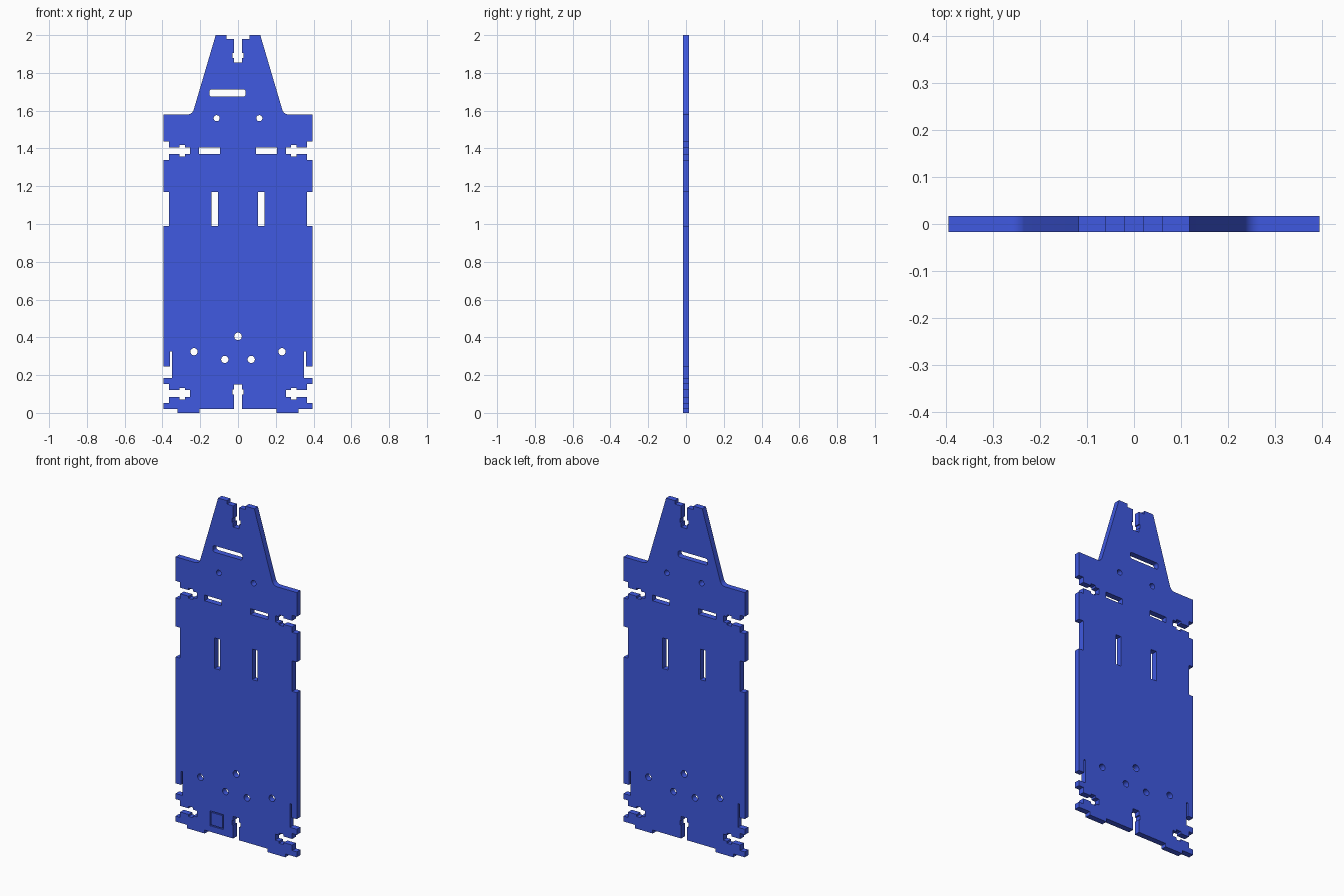
import bpy, bmesh, math

if "Cube" in bpy.data.objects:
    bpy.data.objects.remove(bpy.data.objects["Cube"], do_unlink=True)

HALF_DEPTH = 0.017
EDGE, INSET = 0.395, 0.365


def arc(cx, cz, r, start, end, n):
    steps = [math.radians(start + (end - start) * i / n) for i in range(n + 1)]
    return [(cx + r * math.cos(a), cz + r * math.sin(a)) for a in steps]


def circle(cx, cz, r):
    return arc(cx, cz, r, 0, 360, 32)[:-1]


def rounded_slot(x0, x1, z0, z1, r):
    return (arc(x1 - r, z1 - r, r, 0, 90, 6) + arc(x0 + r, z1 - r, r, 90, 180, 6)
            + arc(x0 + r, z0 + r, r, 180, 270, 6) + arc(x1 - r, z0 + r, r, 270, 360, 6))


def rect(x0, x1, z0, z1):
    return [(x0, z0), (x1, z0), (x1, z1), (x0, z1)]


def mirrored(loop):
    return [(-x, z) for x, z in loop]


def edge_slot(z):
    """Cross-shaped slot cut inwards from a shallow recess in the side edge."""
    lower = [(EDGE, z - 0.05), (INSET, z - 0.05), (INSET, z - 0.018),
             (0.31, z - 0.018), (0.31, z - 0.03), (0.28, z - 0.03),
             (0.28, z - 0.018), (0.255, z - 0.018)]
    return lower + [(x, 2 * z - h) for x, h in reversed(lower)]


def centre_notch(tip, inner, outer, mouth):
    """Half of the keyed notch, from its closed tip to its mouth."""
    return [(0.02, tip), (0.02, inner), (0.028, inner),
            (0.028, outer), (0.02, outer), (0.02, mouth)]


# Half outline, running from the bottom notch up to the top notch
half = centre_notch(0.15, 0.125, 0.098, 0.02)
half += [(0.205, 0.02), (0.205, 0), (0.32, 0), (0.32, 0.02), (EDGE, 0.02)]
half += edge_slot(0.102)
half += [(EDGE, 0.185), (0.35, 0.185), (0.35, 0.325), (0.36, 0.325),
         (0.36, 0.245), (EDGE, 0.245)]
half += [(EDGE, 0.99), (INSET, 0.99), (INSET, 1.17), (EDGE, 1.17)]
half += edge_slot(1.388)
half += [(EDGE, 1.58)]
half += arc(0.268, 1.615, 0.035, 270, 196, 10)
half += [(0.118, 2), (0.06, 2), (0.06, 1.98)]
half += reversed(centre_notch(1.855, 1.88, 1.905, 1.98))
outline = half + mirrored(reversed(half))

# Through holes
holes = [rounded_slot(-0.152, 0.04, 1.675, 1.713, 0.012), circle(0, 0.405, 0.02)]
for hole in (circle(0.113, 1.56, 0.016), circle(0.233, 0.324, 0.019),
             circle(0.07, 0.283, 0.019), rect(0.095, 0.207, 1.371, 1.405),
             rect(0.105, 0.14, 0.99, 1.17)):
    holes += [hole, mirrored(hole)]


def make_plate(name, loops, half_depth):
    """Fill the loops, extrude them and stand the sheet upright."""
    curve = bpy.data.curves.new(name, "CURVE")
    curve.dimensions = "2D"
    curve.fill_mode = "BOTH"
    curve.extrude = half_depth
    for loop in loops:
        spline = curve.splines.new("POLY")
        spline.points.add(len(loop) - 1)
        for point, (x, z) in zip(spline.points, loop):
            point.co = (x, z, 0, 1)
        spline.use_cyclic_u = True
    obj = bpy.data.objects.new(name, curve)
    bpy.context.collection.objects.link(obj)
    obj.rotation_euler.x = math.pi / 2
    bpy.ops.object.select_all(action="DESELECT")
    obj.select_set(True)
    bpy.context.view_layer.objects.active = obj
    bpy.ops.object.convert(target="MESH")
    obj = bpy.context.object
    bpy.ops.object.transform_apply(location=False, rotation=True, scale=False)
    bm = bmesh.new()
    bm.from_mesh(obj.data)
    bmesh.ops.remove_doubles(bm, verts=bm.verts, dist=0.00005)
    bmesh.ops.recalc_face_normals(bm, faces=bm.faces)
    bm.to_mesh(obj.data)
    bm.free()
    return obj


# Shallow square groove on the front face
groove = make_plate("groove_cutter", [rect(-0.17, -0.082, 0.055, 0.143),
                                      rect(-0.163, -0.089, 0.062, 0.136)], 0.006)
groove.location.y = -HALF_DEPTH
groove.hide_render = True
groove.hide_viewport = True

# Flat chassis plate
plate = make_plate("base_plate", [outline] + holes, HALF_DEPTH)
cut = plate.modifiers.new("groove", "BOOLEAN")
cut.operation = "DIFFERENCE"
cut.solver = "EXACT"
cut.object = groove
bpy.ops.object.modifier_apply(modifier=cut.name)
bpy.data.objects.remove(groove, do_unlink=True)
bpy.ops.object.shade_smooth_by_angle(angle=math.radians(30))

# Blue finish
blue = bpy.data.materials.new("blue")
blue.use_nodes = True
colour = (0.05, 0.1, 0.75, 1)
blue.diffuse_color = colour
blue.node_tree.nodes["Principled BSDF"].inputs["Base Color"].default_value = colour
plate.data.materials.clear()
plate.data.materials.append(blue)
